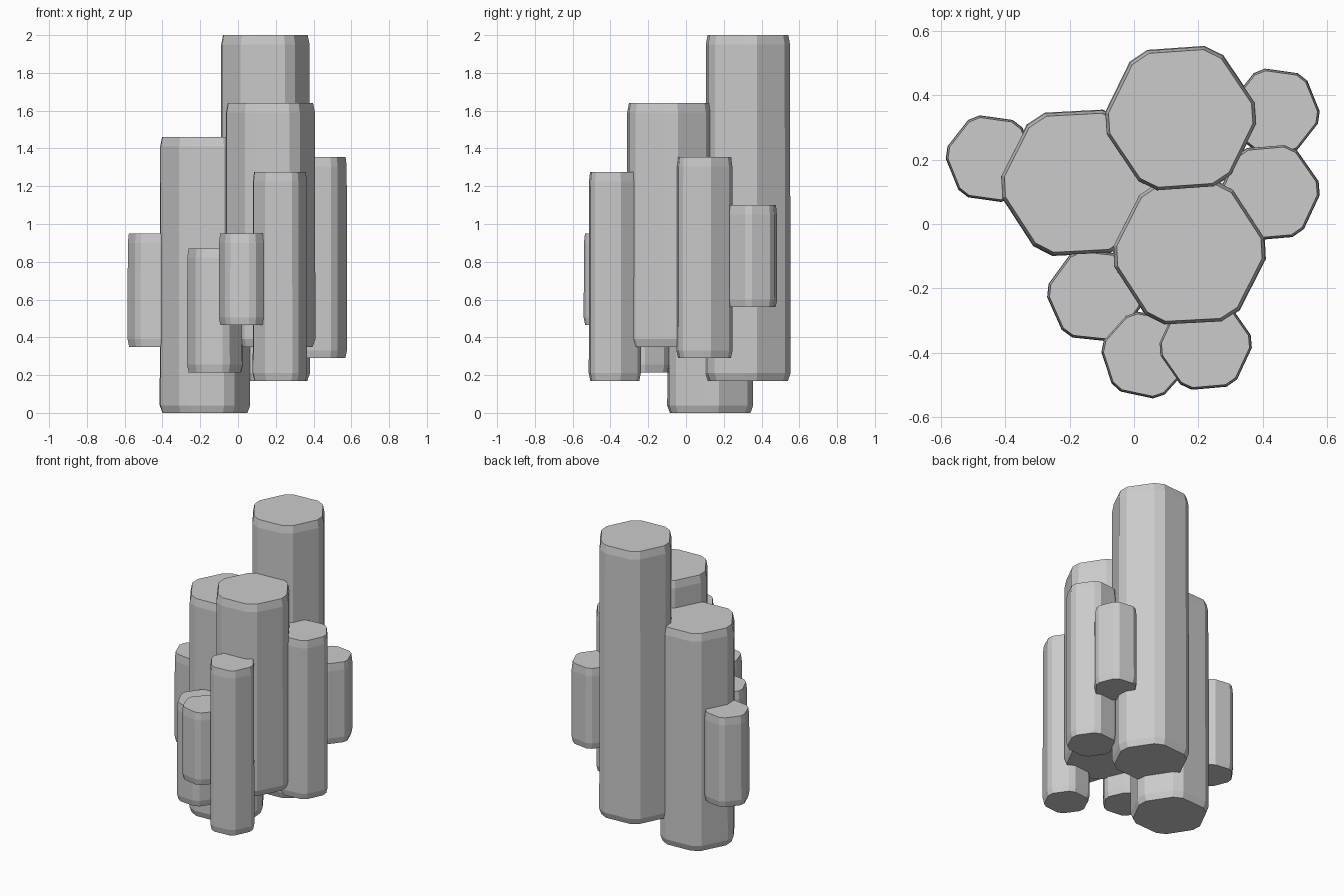
import bpy, bmesh, math

if "Cube" in bpy.data.objects:
    bpy.data.objects.remove(bpy.data.objects["Cube"])

def column(name, x, y, r, z0, z1, turn=4, squash=1.0):
    """Hexagonal basalt column with chamfered upright corners and worn ends."""
    c = 0.15                                   # corner chamfer, share of a side
    hexa = [(math.cos(math.radians(60 * i)), math.sin(math.radians(60 * i))) for i in range(6)]
    profile = []
    for i, p in enumerate(hexa):
        for q in (hexa[i - 1], hexa[(i + 1) % 6]):
            profile.append((p[0] + (q[0] - p[0]) * c, p[1] + (q[1] - p[1]) * c))
    a = math.radians(turn)
    bm = bmesh.new()
    rings = []
    for z, s in ((z0, 0.93), (z0 + 0.04, 0.99), (z1 - 0.05, 0.98), (z1, 0.94)):
        ring = []
        for px, py in profile:
            px, py = px * r * s, py * r * s * squash
            ring.append(bm.verts.new((x + px * math.cos(a) - py * math.sin(a),
                                      y + px * math.sin(a) + py * math.cos(a), z)))
        rings.append(ring)
    n = len(profile)
    for lo, hi in zip(rings, rings[1:]):
        for i in range(n):
            j = (i + 1) % n
            bm.faces.new((lo[i], lo[j], hi[j], hi[i]))
    bm.faces.new(rings[0][::-1])
    bm.faces.new(rings[-1])
    bmesh.ops.recalc_face_normals(bm, faces=bm.faces[:])
    me = bpy.data.meshes.new(name)
    bm.to_mesh(me)
    bm.free()
    ob = bpy.data.objects.new(name, me)
    bpy.context.collection.objects.link(ob)
    return ob

# three large columns, then the six small ones around them
parts = [
    column("tall_back_column", 0.145, 0.328, 0.256, 0.17, 2.0),
    column("front_middle_column", 0.172, -0.088, 0.258, 0.35, 1.64, 3),
    column("left_column", -0.175, 0.128, 0.260, 0.0, 1.46, 3),
    column("front_right_column", 0.222, -0.377, 0.156, 0.17, 1.275, 5),
    column("right_column", 0.422, 0.098, 0.168, 0.29, 1.355, 5),
    column("back_right_column", 0.440, 0.350, 0.148, 0.56, 1.10, -8),
    column("far_left_column", -0.446, 0.203, 0.150, 0.35, 0.95, -8),
    column("front_left_column", -0.122, -0.222, 0.160, 0.215, 0.87, -6),
    column("small_front_column", 0.035, -0.407, 0.148, 0.465, 0.95, -12),
]

# fuse into one rock
rock = parts[0]
for p in parts[1:]:
    m = rock.modifiers.new("fuse", 'BOOLEAN')
    m.operation = 'UNION'
    m.solver = 'EXACT'
    m.object = p
bpy.context.view_layer.update()
mesh = bpy.data.meshes.new_from_object(rock.evaluated_get(bpy.context.evaluated_depsgraph_get()))
rock.modifiers.clear()
rock.data = mesh
rock.name = "rock_column_cluster"
for p in parts[1:]:
    bpy.data.objects.remove(p)
